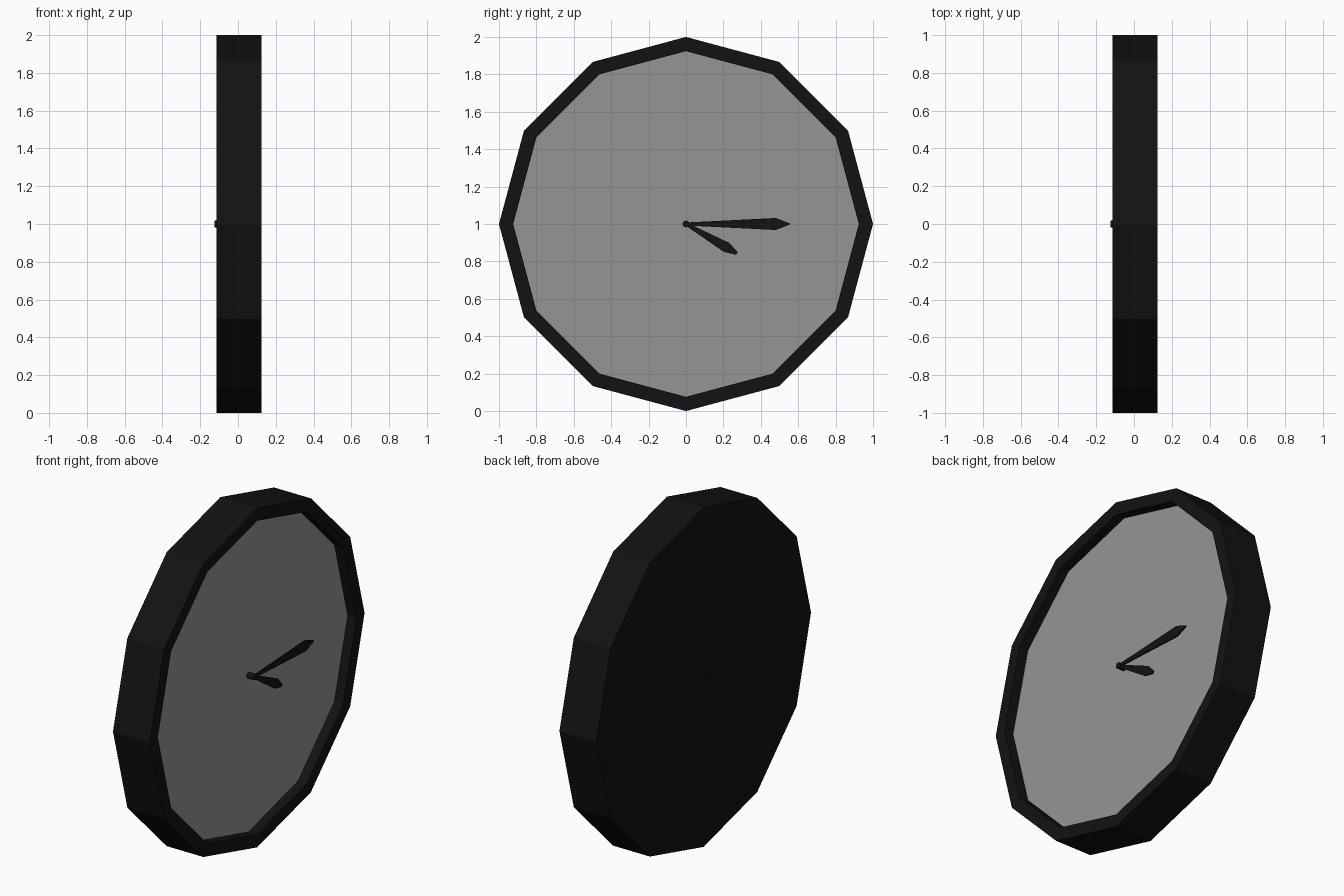
import bpy, bmesh
from math import sin, cos, tau, radians

if "Cube" in bpy.data.objects:
    bpy.data.objects.remove(bpy.data.objects["Cube"])


def material(name, v):
    m = bpy.data.materials.new(name)
    m.diffuse_color = (v, v, v, 1)
    m.use_nodes = True
    m.node_tree.nodes["Principled BSDF"].inputs["Base Color"].default_value = m.diffuse_color
    return m


BLACK = material("black", 0.006)
GREY = material("dial_grey", 0.3)


def finish(name, bm, mat):
    bmesh.ops.recalc_face_normals(bm, faces=bm.faces)
    me = bpy.data.meshes.new(name)
    bm.to_mesh(me)
    bm.free()
    me.materials.append(mat)
    ob = bpy.data.objects.new(name, me)
    bpy.context.collection.objects.link(ob)
    return ob


def lathe(name, profile, sides, mat, cap_end=True):
    """Faceted solid around the x axis through z = 1; profile is (x, radius)."""
    bm = bmesh.new()
    rings = [[bm.verts.new((x, r * cos(tau * i / sides), 1 + r * sin(tau * i / sides)))
              for i in range(sides)] for x, r in profile]
    for a, b in zip(rings, rings[1:]):
        for i in range(sides):
            j = (i + 1) % sides
            bm.faces.new((a[i], a[j], b[j], b[i]))
    bm.faces.new(rings[0])
    if cap_end:
        bm.faces.new(rings[-1])
    return finish(name, bm, mat)


def hand(name, x, angle, shoulder, tip, half, tip_half, mat, thick=0.008):
    """Tapered clock hand, extruded from a 6-point outline."""
    outline = [(0, -0.008), (shoulder, -half), (tip, -tip_half),
               (tip, tip_half), (shoulder, half), (0, 0.008)]
    c, s = cos(angle), sin(angle)
    bm = bmesh.new()
    f = bm.faces.new([bm.verts.new((x, u * c - v * s, 1 + u * s + v * c)) for u, v in outline])
    ext = bmesh.ops.extrude_face_region(bm, geom=[f])
    verts = [g for g in ext["geom"] if isinstance(g, bmesh.types.BMVert)]
    bmesh.ops.translate(bm, verts=verts, vec=(thick, 0, 0))
    return finish(name, bm, mat)


DIAL_X = 0.068

# Twelve-sided case with raised rim around a recessed front
lathe("case", [(-0.115, 1), (0.125, 1), (0.125, 0.925), (DIAL_X - 0.002, 0.925)], 12, BLACK)

# Dial plate in the recess
lathe("dial", [(DIAL_X - 0.002, 0.924), (DIAL_X, 0.924)], 12, GREY)

# Spindle running through the case
lathe("spindle", [(-0.125, 0.018), (0.112, 0.018)], 12, BLACK)

# Hands
hand("hour_hand", 0.09, radians(-30), 0.25, 0.315, 0.028, 0.008, BLACK)
hand("minute_hand", 0.099, 0, 0.48, 0.555, 0.032, 0.003, BLACK)
